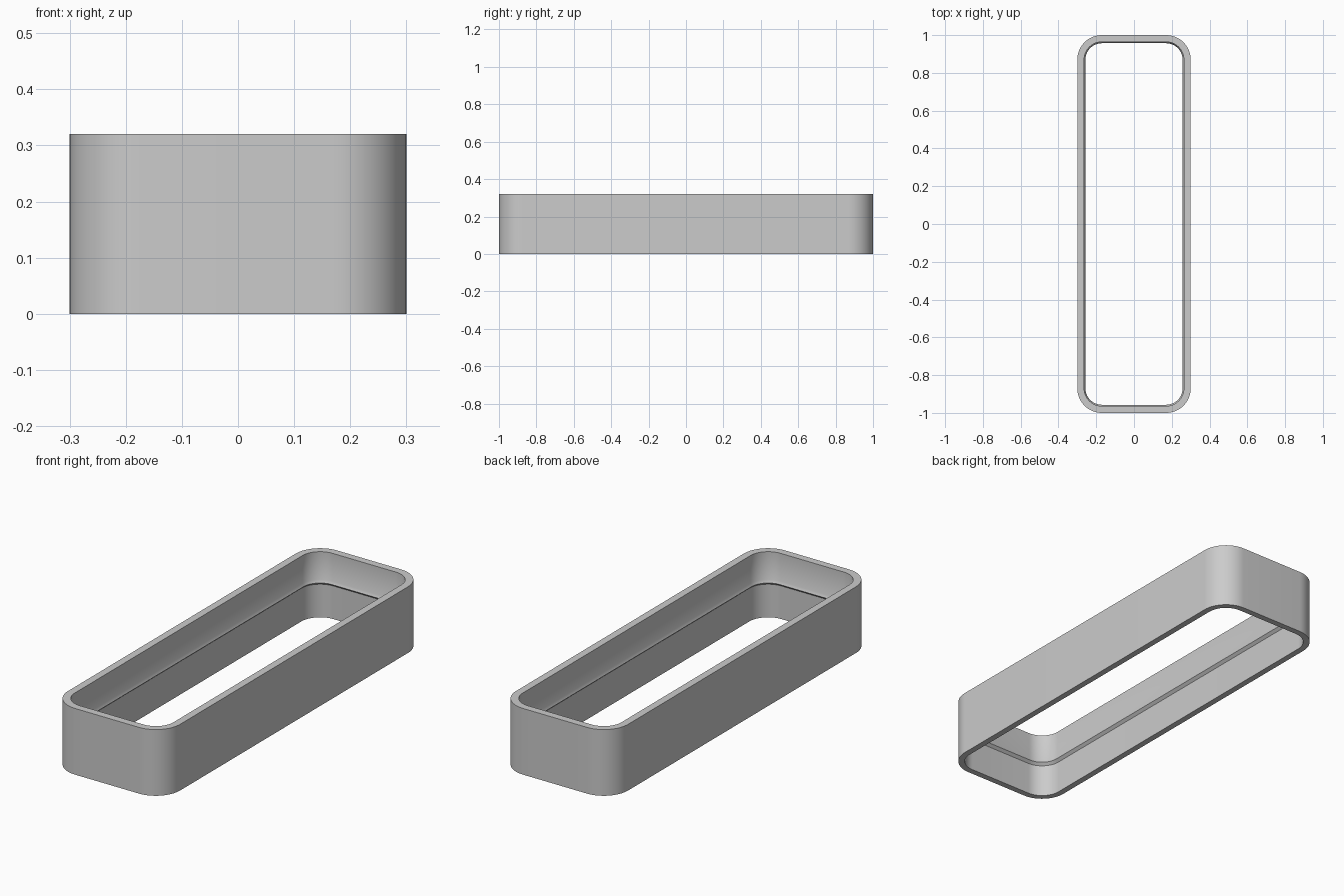
import bpy, bmesh, math

cube = bpy.data.objects.get("Cube")
if cube:
    bpy.data.objects.remove(cube, do_unlink=True)

HALF_X, HALF_Y, HEIGHT, RADIUS = 0.30, 1.0, 0.32, 0.13
STEPS = 16

# Plain grey material
grey = bpy.data.materials.new("light_grey")
grey.use_nodes = True
colour = (0.6, 0.6, 0.6, 1)
grey.diffuse_color = colour
grey.node_tree.nodes["Principled BSDF"].inputs["Base Color"].default_value = colour


def rounded_loop(bm, inset, z):
    """Rounded rectangle, moved inward by inset."""
    r = RADIUS - inset
    verts = []
    for i, (sx, sy) in enumerate([(1, 1), (-1, 1), (-1, -1), (1, -1)]):
        for k in range(STEPS + 1):
            a = math.pi / 2 * (i + k / STEPS)
            verts.append(bm.verts.new((sx * (HALF_X - RADIUS) + r * math.cos(a),
                                       sy * (HALF_Y - RADIUS) + r * math.sin(a), z)))
    return verts


# Wall section as (inset, height): outer face, rim, inner face with a small ledge
section = [(0, 0), (0, HEIGHT), (0.036, HEIGHT), (0.036, 0.185),
           (0.043, 0.172), (0.03, 0.16), (0.03, 0)]

bm = bmesh.new()
loops = [rounded_loop(bm, inset, z) for inset, z in section]
for a, b in zip(loops, loops[1:] + loops[:1]):
    n = len(a)
    for i in range(n):
        j = (i + 1) % n
        bm.faces.new((a[i], a[j], b[j], b[i]))
bmesh.ops.recalc_face_normals(bm, faces=bm.faces)

mesh = bpy.data.meshes.new("rounded_frame")
bm.to_mesh(mesh)
bm.free()
mesh.materials.append(grey)
frame = bpy.data.objects.new("rounded_frame", mesh)
bpy.context.collection.objects.link(frame)

# Smooth corners, crisp rims
bpy.ops.object.select_all(action='DESELECT')
frame.select_set(True)
bpy.context.view_layer.objects.active = frame
bpy.ops.object.shade_smooth_by_angle(angle=math.radians(30))
